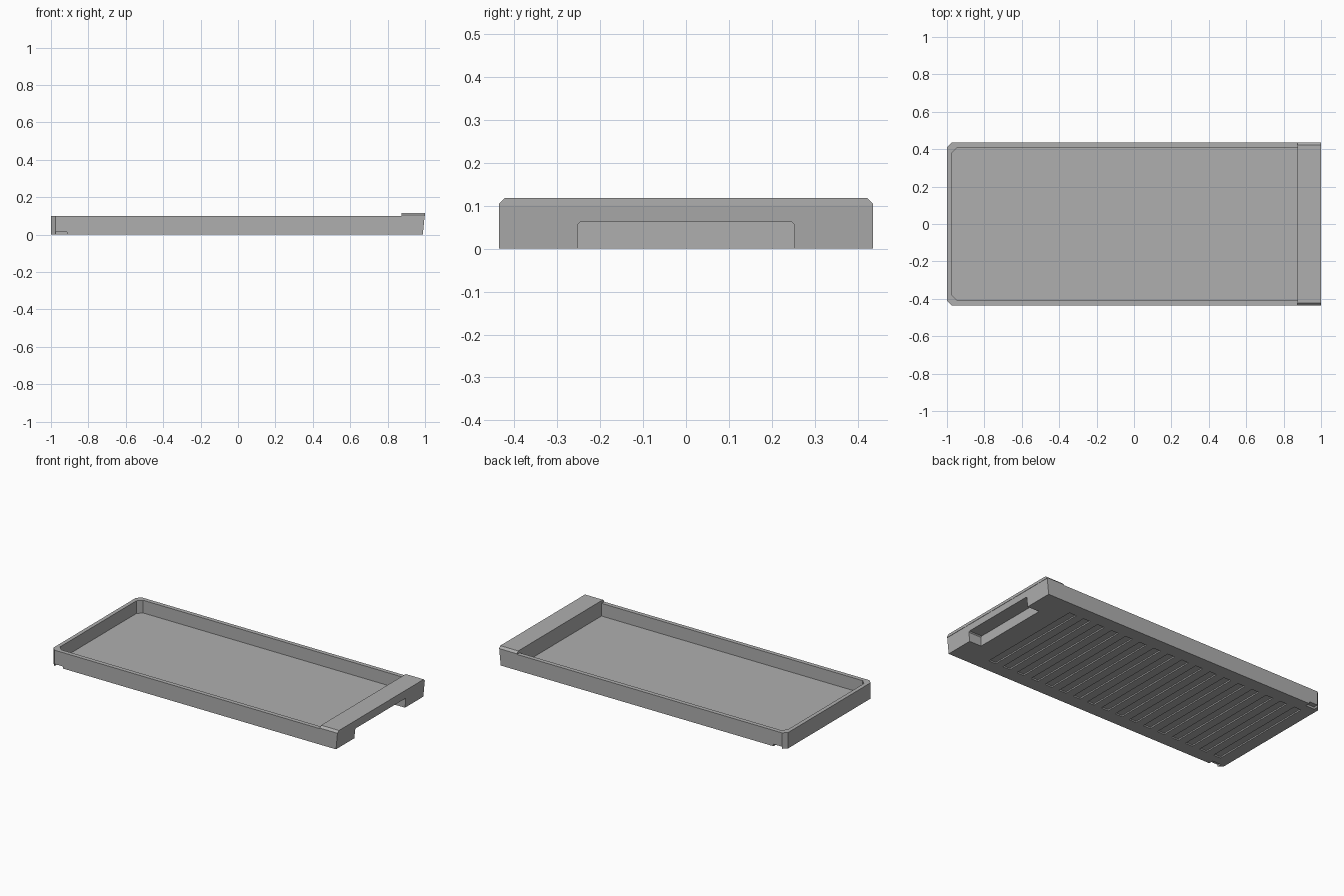
import bpy, bmesh

if "Cube" in bpy.data.objects:
    bpy.data.objects.remove(bpy.data.objects["Cube"])

grey = bpy.data.materials.new("plain grey")
grey.diffuse_color = (0.43, 0.43, 0.43, 1)
grey.use_nodes = True
grey.node_tree.nodes["Principled BSDF"].inputs["Base Color"].default_value = grey.diffuse_color


def prism(name, points, vec):
    """Extrude a closed outline of 3D points along vec."""
    bm = bmesh.new()
    face = bm.faces.new([bm.verts.new(p) for p in points])
    top = bmesh.ops.extrude_face_region(bm, geom=[face])["geom"]
    bmesh.ops.translate(bm, vec=vec, verts=[v for v in top if isinstance(v, bmesh.types.BMVert)])
    bmesh.ops.recalc_face_normals(bm, faces=bm.faces)
    mesh = bpy.data.meshes.new(name)
    bm.to_mesh(mesh)
    bm.free()
    mesh.materials.append(grey)
    ob = bpy.data.objects.new(name, mesh)
    bpy.context.collection.objects.link(ob)
    return ob


def plate(name, x0, x1, y, c, z0, z1):
    """Slab with the two left corners chamfered by c."""
    pts = [(x1, -y), (x1, y), (x0 + c, y), (x0, y - c), (x0, c - y), (x0 + c, -y)]
    return prism(name, [(a, b, z0) for a, b in pts], (0, 0, z1 - z0))


def box(name, x0, x1, y0, y1, z0, z1):
    return prism(name, [(x0, y0, z0), (x1, y0, z0), (x1, y1, z0), (x0, y1, z0)], (0, 0, z1 - z0))


def cut(target, cutter):
    mod = target.modifiers.new("cut", "BOOLEAN")
    mod.operation, mod.solver, mod.object = "DIFFERENCE", "EXACT", cutter
    bpy.context.view_layer.objects.active = target
    bpy.ops.object.modifier_apply(modifier=mod.name)
    bpy.data.objects.remove(cutter)


# tray body with a slightly leaning handle end
tray = plate("tray", -1, 0.998, 0.435, 0.025, 0, 0.1)
for v in tray.data.vertices:
    if v.co.x > 0.9 and v.co.z < 0.05:
        v.co.x = 0.988
cut(tray, plate("tray_hollow", -0.975, 0.875, 0.408, 0.028, 0.02, 0.2))

# finger recess under the handle, with small chamfers at its top corners
w, h, c = 0.252, 0.062, 0.006
outline = [(-w, -0.05), (w, -0.05), (w, h - c), (w - c, h), (c - w, h), (-w, h - c)]
cut(tray, prism("finger_recess", [(0.905, y, z) for y, z in outline], (0.2, 0, 0)))

# small notches below the left corners
for s in (-1, 1):
    y0, y1 = sorted((s * 0.405, s * 0.5))
    cut(tray, box("corner_notch", -0.975, -0.915, y0, y1, -0.05, 0.013))

# shallow grooves across the underside
for i in range(17):
    x = 0.74 - i * 0.1025
    cut(tray, box("groove", x - 0.025, x + 0.025, -0.35, 0.35, -0.05, 0.008))

# raised handle cap with chamfered ends
cap = [(-0.435, 0.1), (0.435, 0.1), (0.435, 0.104), (0.422, 0.117), (-0.422, 0.117), (-0.435, 0.104)]
prism("handle_cap", [(0.875, y, z) for y, z in cap], (0.125, 0, 0))
